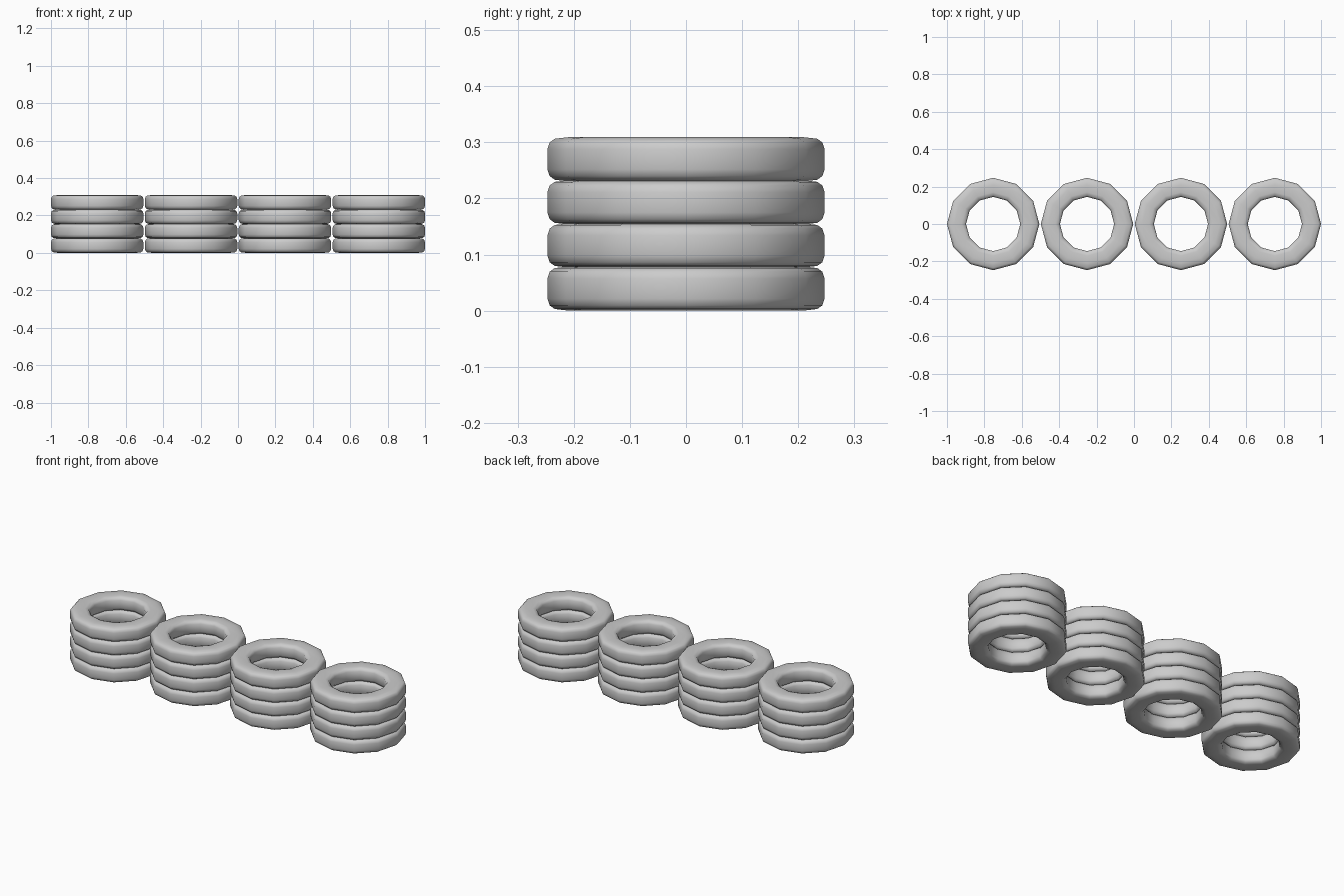
import bpy
import bmesh
import math

if "Cube" in bpy.data.objects:
    bpy.data.objects.remove(bpy.data.objects["Cube"])

SIDES = 12
PITCH = 0.0768

# Upper half of the tyre cross-section: (radius, height above tyre centre)
HALF = [(0.247, 0.018), (0.243, 0.030), (0.234, 0.0365), (0.208, 0.0395),
        (0.170, 0.0395), (0.153, 0.035), (0.145, 0.022)]
PROFILE = HALF + [(r, -z) for r, z in reversed(HALF)]


def tyre_mesh():
    bm = bmesh.new()
    rings = []
    for i in range(SIDES):
        a = math.tau * i / SIDES
        rings.append([bm.verts.new((r * math.cos(a), r * math.sin(a), z))
                      for r, z in PROFILE])
    n = len(PROFILE)
    for i in range(SIDES):
        a, b = rings[i], rings[(i + 1) % SIDES]
        for j in range(n):
            k = (j + 1) % n
            bm.faces.new((a[j], b[j], b[k], a[k]))
    bmesh.ops.recalc_face_normals(bm, faces=bm.faces)
    for f in bm.faces:
        f.smooth = True
    mesh = bpy.data.meshes.new("tyre")
    bm.to_mesh(mesh)
    bm.free()
    return mesh


# Four stacks of four tyres in a row along x
mesh = tyre_mesh()
for s in range(4):
    for t in range(4):
        tyre = bpy.data.objects.new(f"stack_{s + 1}_tyre_{t + 1}", mesh)
        tyre.location = ((s - 1.5) * 0.502, 0, 0.0395 + t * PITCH)
        bpy.context.collection.objects.link(tyre)
